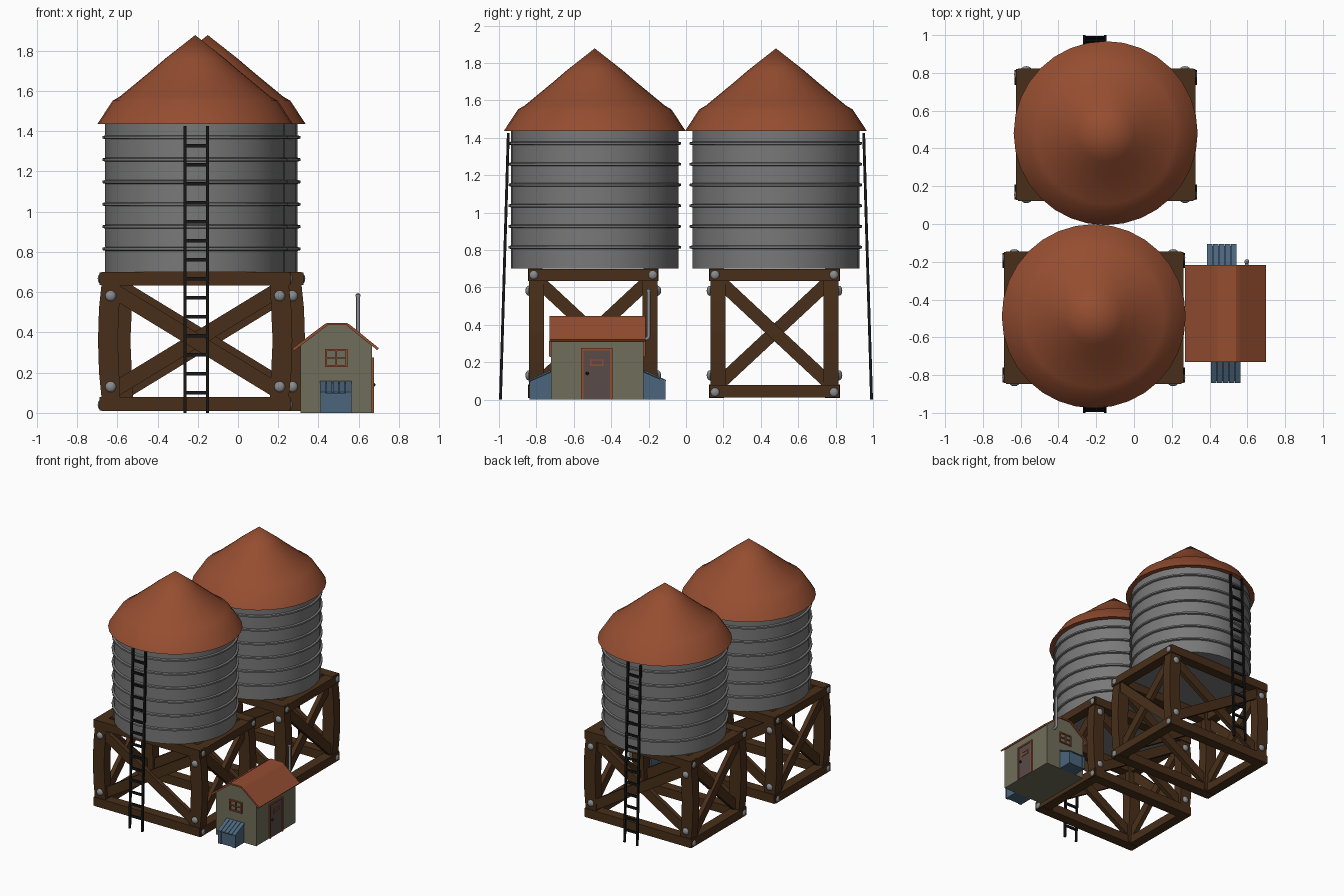
import bpy, bmesh, math
from mathutils import Vector, Matrix

if "Cube" in bpy.data.objects:
    bpy.data.objects.remove(bpy.data.objects["Cube"])


def mat(name, r, g, b):
    m = bpy.data.materials.new(name)
    m.diffuse_color = (r, g, b, 1)
    m.use_nodes = True
    m.node_tree.nodes["Principled BSDF"].inputs["Base Color"].default_value = m.diffuse_color
    return m


ROOF = mat("rust_red", .30, .075, .03)
STEEL = mat("tank_steel", .19, .19, .19)
WOOD = mat("dark_wood", .065, .028, .010)
BOLT = mat("bolt_steel", .25, .26, .27)
BLACK = mat("black_iron", .008, .008, .008)
WALL = mat("olive_wall", .16, .155, .10)
BLUE = mat("blue_boards", .07, .13, .20)
DOOR = mat("door_brown", .10, .07, .065)


def finish(name, bm, material, smooth=False):
    bmesh.ops.recalc_face_normals(bm, faces=bm.faces)
    me = bpy.data.meshes.new(name)
    bm.to_mesh(me)
    bm.free()
    me.materials.append(material)
    ob = bpy.data.objects.new(name, me)
    bpy.context.collection.objects.link(ob)
    if smooth:
        bpy.ops.object.select_all(action='DESELECT')
        ob.select_set(True)
        bpy.context.view_layer.objects.active = ob
        bpy.ops.object.shade_smooth_by_angle(angle=math.radians(35))
    return ob


def box(bm, x0, x1, y0, y1, z0, z1):
    m = Matrix.Translation(((x0 + x1) / 2, (y0 + y1) / 2, (z0 + z1) / 2))
    bmesh.ops.create_cube(bm, size=1, matrix=m @ Matrix.Diagonal((x1 - x0, y1 - y0, z1 - z0, 1)))


def beam(bm, a, b, width, thick, normal):
    """Straight plank from a to b, its broad face turned to normal."""
    a, b, n = Vector(a), Vector(b), Vector(normal)
    d = (b - a).normalized()
    rot = Matrix((d, n.cross(d), n)).transposed().to_4x4()
    m = Matrix.Translation((a + b) / 2) @ rot @ Matrix.Diagonal(((b - a).length, width, thick, 1))
    bmesh.ops.create_cube(bm, size=1, matrix=m)


def prism(bm, pts, axis, lo, hi):
    """Extrude a profile along x (points are y,z) or y (points are x,z)."""
    place = (lambda p, t: (t, p[0], p[1])) if axis == 'x' else (lambda p, t: (p[0], t, p[1]))
    ends = [[bm.verts.new(place(p, t)) for p in pts] for t in (lo, hi)]
    for e in ends:
        bm.faces.new(e)
    for i in range(len(pts)):
        j = (i + 1) % len(pts)
        bm.faces.new((ends[0][i], ends[0][j], ends[1][j], ends[1][i]))


def lathe(bm, profile, cx, cy, n=32):
    rings = []
    for r, z in profile:
        if r == 0:
            rings.append([bm.verts.new((cx, cy, z))] * n)
        else:
            rings.append([bm.verts.new((cx + r * math.cos(2 * math.pi * k / n),
                                        cy + r * math.sin(2 * math.pi * k / n), z)) for k in range(n)])
    for a, b in zip(rings, rings[1:]):
        for k in range(n):
            q = (a[k], a[(k + 1) % n], b[(k + 1) % n], b[k])
            bm.faces.new(list(dict.fromkeys(q)))


def tower(tag, cx, cy, fy):
    # Tank, hoops and roof
    bm = bmesh.new()
    lathe(bm, [(0, .70), (.447, .70), (.447, 1.45), (0, 1.45)], cx, cy)
    finish(tag + "_tank", bm, STEEL, True)
    bm = bmesh.new()
    for i in range(6):
        z = .815 + i * .111
        lathe(bm, [(.445, z - .010), (.461, z - .006), (.461, z + .006), (.445, z + .010)], cx, cy)
    finish(tag + "_tank_hoops", bm, STEEL, True)
    bm = bmesh.new()
    lathe(bm, [(.44, 1.437), (.487, 1.435), (.41, 1.552), (.375, 1.572), (.22, 1.70),
               (.15, 1.76), (0, 1.878)], cx, cy)
    finish(tag + "_roof", bm, ROOF, True)

    # Wooden frame: outward-bowed posts, beams top and bottom
    hx, hy = .475, .35
    bm = bmesh.new()
    for sx in (-1, 1):
        outer = [(hx - .015, .02), (hx + .003, .2), (hx + .008, .36), (hx + .003, .52), (hx - .015, .69)]
        inner = [(.37, .69), (.385, .36), (.37, .02)]
        pts = [(cx + sx * x, z) for x, z in outer + inner]
        for sy in (-1, 1):
            y = fy + sy * (hy - .047)
            prism(bm, pts, 'y', y - .04, y + .04)
    finish(tag + "_posts", bm, WOOD)
    bm = bmesh.new()
    for z0, z1 in ((.01, .08), (.633, .70)):
        for s in (-1, 1):
            y = fy + s * (hy - .04)
            box(bm, cx - hx + .01, cx + hx - .01, y - .04, y + .04, z0, z1)
            x = cx + s * (hx - .04)
            box(bm, x - .04, x + .04, fy - hy + .003, fy + hy - .003, z0 + .002, z1 - .002)
    finish(tag + "_beams", bm, WOOD)

    # Cross braces on all four sides
    bm = bmesh.new()
    for s in (-1, 1):
        for k in (-1, 1):
            y = fy + s * (hy - .04 - .012 * k)
            beam(bm, (cx - .41, y, .36 - k * .25), (cx + .41, y, .36 + k * .25), .075, .035, (0, 1, 0))
            x = cx + s * (hx - .045 - .012 * k)
            beam(bm, (x, fy - .29, .36 - k * .27), (x, fy + .29, .36 + k * .27), .07, .035, (1, 0, 0))
    finish(tag + "_cross_braces", bm, WOOD)

    # Domed bolts
    bm = bmesh.new()
    for sx in (-1, 1):
        for sy in (-1, 1):
            spots = [((cx + sx * .42, fy + sy * (hy - .005), z), (1, .65, 1)) for z in (.13, .582)]
            spots += [((cx + sx * (hx - .008), fy + sy * .318, z), (.65, 1, 1)) for z in (.04, .667)]
            for p, sc in spots:
                bmesh.ops.create_uvsphere(bm, u_segments=12, v_segments=8, radius=.027,
                                          matrix=Matrix.Translation(p) @ Matrix.Diagonal((*sc, 1)))
    finish(tag + "_bolts", bm, BOLT, True)


tower("front", -.213, -.488, -.496)
tower("back", -.15, .481, .473)


# Leaning ladders
def ladder(name, s):
    bm = bmesh.new()
    at = lambda z: s * (.992 - .042 * z / 1.425)
    for x in (-.263, -.152):
        beam(bm, (x, at(0), 0), (x, at(1.425), 1.425), .015, .015, (1, 0, 0))
    for i in range(14):
        z = .10 + i * .0945
        box(bm, -.263, -.152, at(z) - .006, at(z) + .006, z - .009, z + .009)
    finish(name, bm, BLACK)


ladder("front_ladder", -1)
ladder("back_ladder", 1)

# Shed body and roof
bm = bmesh.new()
prism(bm, [(.31, 0), (.667, 0), (.667, .335), (.54, .438), (.443, .438), (.31, .338)], 'y', -.722, -.226)
finish("shed_walls", bm, WALL)
bm = bmesh.new()
prism(bm, [(.27, .32), (.425, .437), (.443, .448), (.54, .448), (.558, .437), (.70, .322), (.692, .312),
           (.538, .436), (.445, .436), (.278, .308)], 'y', -.731, -.217)
finish("shed_roof", bm, ROOF)


# Gable windows and boarded cellar hatches, front and back
def gable_parts(tag, flip, hx):
    fy = (lambda y: -.948 - y) if flip else (lambda y: y)

    def fbox(bm, x0, x1, y0, y1, z0, z1):
        a, b = sorted((fy(y0), fy(y1)))
        box(bm, x0, x1, a, b, z0, z1)

    bm = bmesh.new()
    for x0, x1 in ((.432, .442), (.535, .545), (.485, .491)):
        fbox(bm, x0, x1, -.732, -.72, .232, .314)
    for z0, z1 in ((.229, .239), (.307, .317), (.270, .276)):
        fbox(bm, .432, .545, -.731, -.72, z0, z1)
    finish(tag + "_window_frame", bm, ROOF)
    bm = bmesh.new()
    pts = [(-.72, 0), (-.832, 0), (-.832, .10), (-.72, .148)]
    prism(bm, [(fy(y), z) for y, z in pts], 'x', hx - .074, hx + .074)
    lid = [(-.724, .148), (-.842, .097), (-.842, .105), (-.724, .158)]
    for i in range(5):
        x = hx - .064 + i * .032
        prism(bm, [(fy(y), z) for y, z in lid], 'x', x - .0145, x + .0145)
    for s in (-1, 1):
        x = hx + s * .063
        fbox(bm, x - .014, x + .014, -.838, -.83, 0, .098)
    finish(tag + "_hatch", bm, BLUE)


gable_parts("front", False, .486)
gable_parts("back", True, .465)

# Side door with frame, plate and knob
bm = bmesh.new()
box(bm, .66, .671, -.552, -.402, 0, .266)
finish("door", bm, DOOR)
bm = bmesh.new()
for y0, y1, z0, z1 in ((-.561, -.549, 0, .275), (-.405, -.393, 0, .275), (-.55, -.404, .263, .275)):
    box(bm, .66, .677, y0, y1, z0, z1)
for y0, y1, z0, z1 in ((-.512, -.442, .208, .215), (-.512, -.442, .18, .187),
                       (-.512, -.505, .187, .208), (-.449, -.442, .187, .208)):
    box(bm, .668, .675, y0, y1, z0, z1)
finish("door_frame", bm, ROOF)
bm = bmesh.new()
bmesh.ops.create_uvsphere(bm, u_segments=10, v_segments=6, radius=.009,
                          matrix=Matrix.Translation((.675, -.528, .14)))
finish("door_knob", bm, BLACK, True)

# Bent stove pipe behind the back wall
cu = bpy.data.curves.new("stove_pipe", 'CURVE')
cu.dimensions = '3D'
cu.bevel_depth = .010
cu.bevel_resolution = 2
cu.use_fill_caps = True
sp = cu.splines.new('POLY')
path = [(-.24, .325), (-.212, .325), (-.203, .329), (-.199, .338), (-.199, .585)]
sp.points.add(len(path) - 1)
for p, (y, z) in zip(sp.points, path):
    p.co = (.597, y, z, 1)
cu.materials.append(BOLT)
bpy.context.collection.objects.link(bpy.data.objects.new("stove_pipe", cu))
bm = bmesh.new()
lathe(bm, [(0, .578), (.013, .578), (.013, .588), (0, .597)], .597, -.199, 12)
finish("stove_pipe_cap", bm, BOLT)
